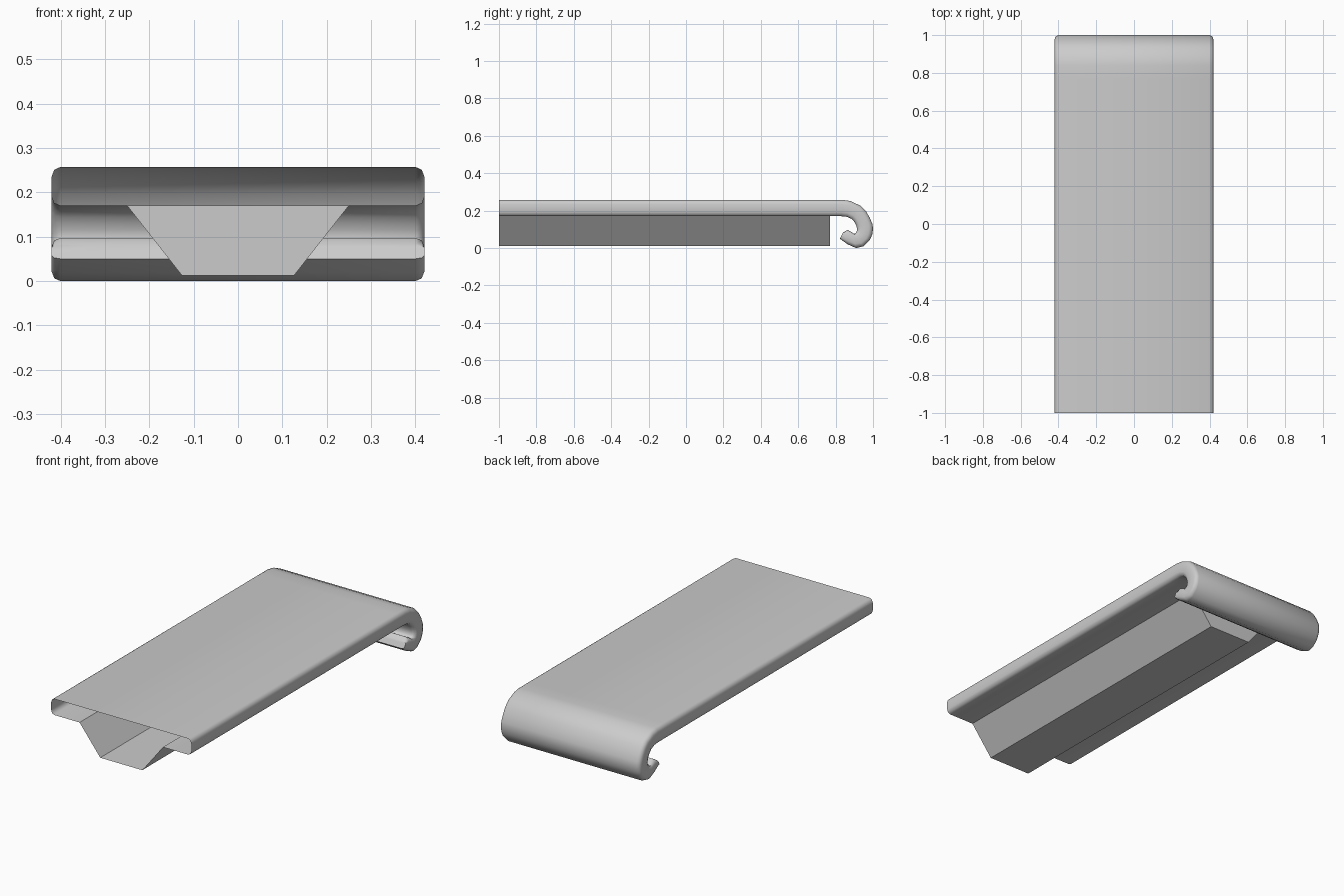
import bpy, bmesh

if "Cube" in bpy.data.objects:
    bpy.data.objects.remove(bpy.data.objects["Cube"])

W = 0.42      # half width of the plate
SLOT = 0.25   # half width of the opening into the trough
END = 0.77    # where the trough stops


def finish(bm, name, smooth):
    bmesh.ops.recalc_face_normals(bm, faces=bm.faces)
    me = bpy.data.meshes.new(name)
    bm.to_mesh(me)
    bm.free()
    ob = bpy.data.objects.new(name, me)
    bpy.context.collection.objects.link(ob)
    if smooth:
        bpy.context.view_layer.objects.active = ob
        ob.select_set(True)
        bpy.ops.object.shade_smooth_by_angle(angle=0.8)
        ob.select_set(False)
    return ob


# Hollow plate curling into a hook: (outer y, z), (inner y, z) along its length
sections = [
    ((-1, .257), (-1, .17)), ((END, .257), (END, .17)),
    ((.84, .257), (.83, .17)), ((.88, .251), (.86, .167)),
    ((.935, .225), (.885, .156)), ((.962, .197), (.897, .144)),
    ((.982, .163), (.906, .13)), ((.996, .13), (.912, .115)),
    ((1, .105), (.915, .10)), ((.996, .072), (.912, .088)),
    ((.982, .042), (.907, .08)), ((.95, .01), (.897, .077)),
    ((.91, 0), (.884, .086)), ((.866, .019), (.864, .097)),
    ((.822, .05), (.840, .083)),
]
# Rounded half cross-section: (x, fraction from outer to inner side)
half = [(W - .02, 0), (W - .006, .07), (W, .25),
        (W, .75), (W - .006, .93), (W - .02, 1), (SLOT, 1)]
ring = half + [(-x, t) for x, t in reversed(half)]
slot_edge = len(half) - 1

bm = bmesh.new()
rows = [[bm.verts.new((x, o[0] + (i[0] - o[0]) * t, o[1] + (i[1] - o[1]) * t))
         for x, t in ring] for o, i in sections]
n = len(ring)
for r in range(len(rows) - 1):
    for k in range(n):
        if r == 0 and k == slot_edge:
            continue  # opening above the trough
        j = (k + 1) % n
        bm.faces.new((rows[r][k], rows[r][j], rows[r + 1][j], rows[r + 1][k]))
bm.faces.new(rows[-1])  # hook tip
finish(bm, "hooked_plate", True)

# Trapezoid trough under the plate, open at the front and top
bm = bmesh.new()
prof = [(-SLOT, .17), (-.126, .012), (.126, .012), (SLOT, .17)]
front, back = [[bm.verts.new((x, y, z)) for x, z in prof] for y in (-1, END)]
for k in range(3):
    bm.faces.new((front[k], front[k + 1], back[k + 1], back[k]))
bm.faces.new(back)
finish(bm, "trough", False)
